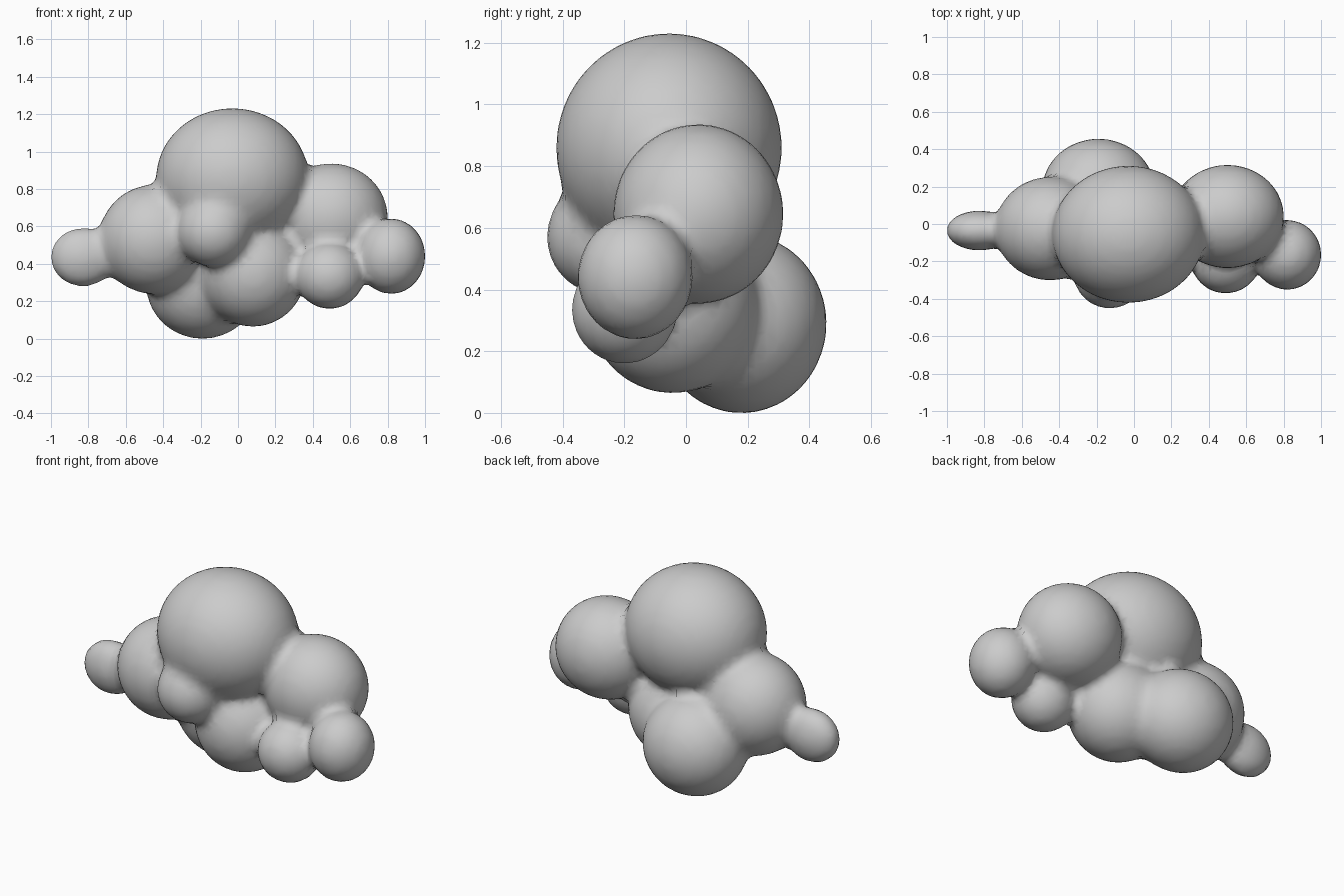
import bpy, bmesh, math
from mathutils import Vector, Matrix

if "Cube" in bpy.data.objects:
    bpy.data.objects.remove(bpy.data.objects["Cube"])

# Puffs of the cloud: centre, radii
PUFFS = [
    ((-0.03, -0.055, 0.86), (0.405, 0.365, 0.37)),   # top
    ((0.50, 0.04, 0.645), (0.30, 0.275, 0.29)),      # right
    ((0.82, -0.165, 0.44), (0.18, 0.185, 0.20)),     # far right
    ((0.49, -0.20, 0.335), (0.18, 0.17, 0.175)),     # small front right
    ((0.08, -0.045, 0.35), (0.28, 0.275, 0.285)),    # bottom front
    ((-0.19, 0.18, 0.29), (0.30, 0.275, 0.29)),      # bottom back
    ((-0.45, -0.025, 0.53), (0.29, 0.275, 0.29)),    # left
    ((-0.83, -0.035, 0.435), (0.17, 0.105, 0.155)),  # far left
    ((-0.13, -0.265, 0.57), (0.19, 0.185, 0.185)),   # small front
]
PUFFS = [(Vector(c), Vector(r)) for c, r in PUFFS]
BLEND = 0.022


def field(p):
    """Soft union of the puffs: zero on the surface."""
    total = 0.0
    for c, r in PUFFS:
        d = p - c
        q = math.sqrt((d.x / r.x) ** 2 + (d.y / r.y) ** 2 + (d.z / r.z) ** 2)
        total += math.exp(-(q - 1) * min(r) / BLEND)
    return -BLEND * math.log(max(total, 1e-30))


# Rough cloud from overlapping balls, fused into one skin
bm = bmesh.new()
for c, r in PUFFS:
    m = Matrix.Translation(c) @ Matrix.Diagonal((*r, 1))
    bmesh.ops.create_icosphere(bm, subdivisions=4, radius=1.02, matrix=m)
mesh = bpy.data.meshes.new("cloud")
bm.to_mesh(mesh)
bm.free()
cloud = bpy.data.objects.new("cloud", mesh)
bpy.context.collection.objects.link(cloud)
bpy.context.view_layer.objects.active = cloud
cloud.select_set(True)
remesh = cloud.modifiers.new("fuse", 'REMESH')
remesh.mode = 'VOXEL'
remesh.voxel_size = 0.035
bpy.ops.object.modifier_apply(modifier=remesh.name)

# Pull the skin onto the softly blended surface
E = 0.002
AXES = [Vector((E, 0, 0)), Vector((0, E, 0)), Vector((0, 0, E))]
for v in cloud.data.vertices:
    p = v.co.copy()
    for _ in range(4):
        f = field(p)
        g = Vector([(field(p + a) - field(p - a)) / (2 * E) for a in AXES])
        step = g * (-f / max(g.length_squared, 0.15))
        if step.length > 0.03:
            step.length = 0.03
        p += step
    v.co = p
bpy.ops.object.shade_smooth()
